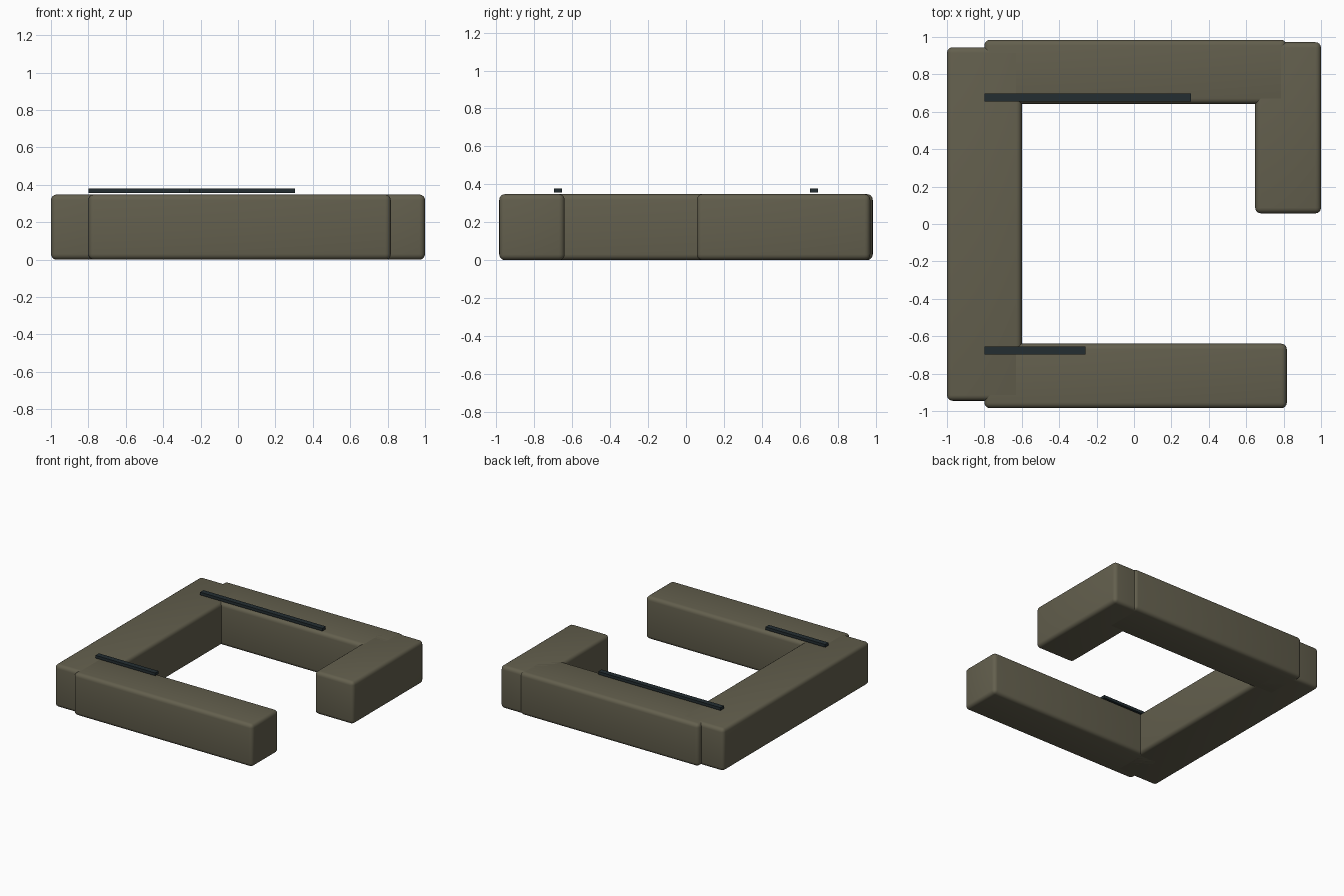
import bpy
import math

if "Cube" in bpy.data.objects:
    bpy.data.objects.remove(bpy.data.objects["Cube"])


def flat_colour(name, rgb):
    m = bpy.data.materials.new(name)
    m.diffuse_color = (*rgb, 1.0)
    m.use_nodes = True
    m.node_tree.nodes["Principled BSDF"].inputs["Base Color"].default_value = m.diffuse_color
    return m


upholstery = flat_colour("olive_upholstery", (0.125, 0.115, 0.075))
dark_trim = flat_colour("dark_trim", (0.017, 0.027, 0.031))


def block(name, x, y, z, mat, radius=0.0):
    """Box spanning the given ranges, with optional rounded edges."""
    bpy.ops.mesh.primitive_cube_add(
        size=1, location=[(a + b) / 2 for a, b in (x, y, z)])
    ob = bpy.context.object
    ob.name = name
    ob.scale = [b - a for a, b in (x, y, z)]
    bpy.ops.object.transform_apply(location=False, rotation=False, scale=True)
    ob.data.materials.append(mat)
    if radius:
        bev = ob.modifiers.new("rounded_edges", "BEVEL")
        bev.width = radius
        bev.segments = 4
        bpy.ops.object.modifier_apply(modifier=bev.name)
        bpy.ops.object.shade_smooth_by_angle(angle=math.radians(30))
    return ob


# Cushioned sections forming an open, hooked ring
SEAT_Z = (0.0, 0.348)
for name, x, y in (
    ("left_section", (-1.0, -0.6), (-0.945, 0.945)),
    ("front_section", (-0.8, 0.817), (-0.985, -0.64)),
    ("back_section", (-0.8, 0.815), (0.642, 0.985)),
    ("right_section", (0.648, 1.0), (0.057, 0.972)),
):
    block(name, x, y, SEAT_Z, upholstery, 0.03)

# Thin rails hovering just above the cushions
RAIL_Z = (0.356, 0.379)
block("back_rail", (-0.8, 0.305), (0.654, 0.697), RAIL_Z, dark_trim)
block("front_rail", (-0.8, -0.26), (-0.697, -0.654), RAIL_Z, dark_trim)
